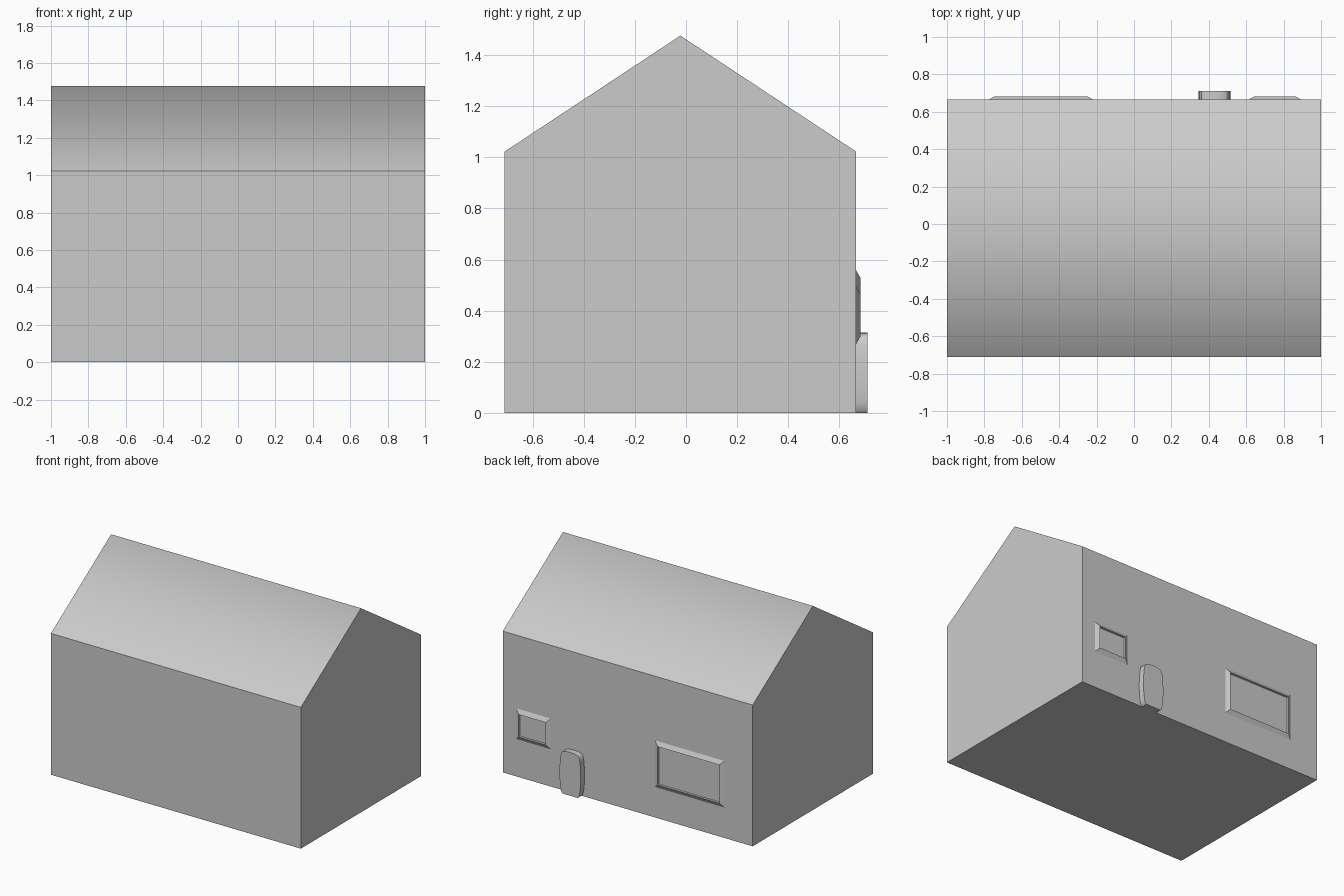
import bpy, bmesh, math

if "Cube" in bpy.data.objects:
    bpy.data.objects.remove(bpy.data.objects["Cube"])

WALL = 0.666  # y of the back wall


def finish(name, bm):
    bmesh.ops.recalc_face_normals(bm, faces=bm.faces[:])
    mesh = bpy.data.meshes.new(name)
    bm.to_mesh(mesh)
    bm.free()
    ob = bpy.data.objects.new(name, mesh)
    bpy.context.collection.objects.link(ob)
    return ob


def extrude_profile(name, points, offset):
    """Close a polygon and push it along offset into a solid."""
    bm = bmesh.new()
    face = bm.faces.new([bm.verts.new(p) for p in points])
    new = bmesh.ops.extrude_face_region(bm, geom=[face])["geom"]
    bmesh.ops.translate(bm, vec=offset,
                        verts=[v for v in new if isinstance(v, bmesh.types.BMVert)])
    return finish(name, bm)


def window_frame(name, x0, x1, z0, z1, bevel=0.03, depth=0.017):
    """Sloped outer band with a straight inner drop back to the wall."""
    bm = bmesh.new()
    rings = []
    for inset, y in ((0, WALL), (bevel, WALL + depth), (bevel, WALL)):
        a, b, c, d = x0 + inset, x1 - inset, z0 + inset, z1 - inset
        rings.append([bm.verts.new((x, y, z)) for x, z in ((a, c), (b, c), (b, d), (a, d))])
    for k in range(3):
        r, s = rings[k], rings[(k + 1) % 3]
        for i in range(4):
            j = (i + 1) % 4
            bm.faces.new((r[i], r[j], s[j], s[i]))
    return finish(name, bm)


# House body: gabled profile run along x, with shading blended over the ridge
gable = [(-0.71, 0), (WALL, 0), (WALL, 1.022), (-0.022, 1.476), (-0.71, 1.022)]
house = extrude_profile("house_body", [(-1, y, z) for y, z in gable], (2, 0, 0))
verts = house.data.vertices
for p in house.data.polygons:
    p.use_smooth = True
for e in house.data.edges:
    e.use_edge_sharp = not all(verts[i].co.z > 1.4 for i in e.vertices)

# Door: bulging slab with a shallow arched top
half = [(0.06, 0), (0.07, 0.01), (0.077, 0.04), (0.083, 0.09), (0.085, 0.15),
        (0.083, 0.21), (0.078, 0.26), (0.071, 0.296), (0.06, 0.305), (0.03, 0.312)]
outline = half + [(0, 0.314)] + [(-x, z) for x, z in reversed(half)]
door = extrude_profile("door", [(0.43 + x, WALL - 0.005, z) for x, z in outline],
                       (0, 0.049, 0))
bpy.context.view_layer.objects.active = door
door.select_set(True)
bpy.ops.object.shade_smooth_by_angle(angle=math.radians(40))

# Windows
window_frame("large_window", -0.775, -0.22, 0.22, 0.557)
window_frame("small_window", 0.615, 0.892, 0.27, 0.492)
